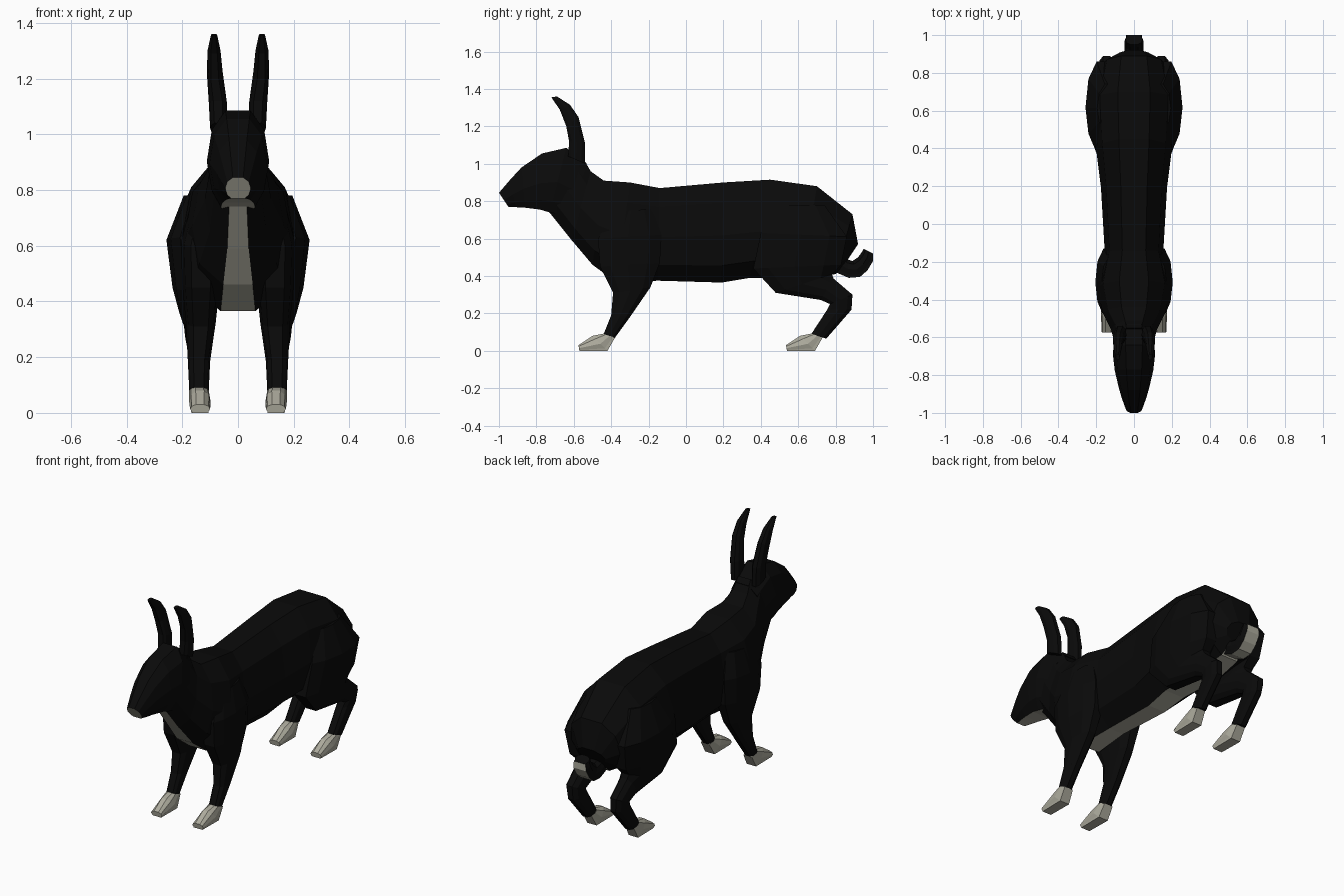
import bpy, bmesh
from mathutils import Vector


def material(name, rgb):
    m = bpy.data.materials.new(name)
    m.diffuse_color = (*rgb, 1)
    return m


BLACK = material("black fur", (0.003, 0.003, 0.003))
PALE = material("pale fur", (0.42, 0.41, 0.34))


def loft(name, rings, flat=0.5, side=1, base=0, strip=None, cap=None):
    """Skin ten-sided rings. Ring: low point (y, z), high point (y, z), x min, x max.
    flat is the share of the half width that is flat at the low point."""
    bm = bmesh.new()
    loops = []
    for ly, lz, hy, hz, x0, x1 in rings:
        low, high = Vector((0, ly, lz)), Vector((0, hy, hz))
        c, w = (x0 + x1) / 2, (x1 - x0) / 2
        half = [(flat, 0), (0.84, 0.17), (1, 0.47), (0.84, 0.8), (0.4, 1)]
        section = half + [(-a, b) for a, b in reversed(half)]
        loop = []
        for a, b in section:
            p = low.lerp(high, b)
            p.x = side * (c + a * w)
            loop.append(bm.verts.new(p))
        loops.append(loop)
    n = 10
    for r0, r1 in zip(loops, loops[1:]):
        for i in range(n):
            j = (i + 1) % n
            f = bm.faces.new((r0[i], r0[j], r1[j], r1[i]))
            f.material_index = strip if strip is not None and i == n - 1 else base
    bm.faces.new(loops[0]).material_index = base
    bm.faces.new(loops[-1]).material_index = base if cap is None else cap
    bmesh.ops.recalc_face_normals(bm, faces=bm.faces)
    me = bpy.data.meshes.new(name)
    bm.to_mesh(me)
    bm.free()
    me.materials.append(BLACK)
    me.materials.append(PALE)
    ob = bpy.data.objects.new(name, me)
    bpy.context.collection.objects.link(ob)
    return ob


def centred(rows):
    return [(*r[:4], -r[4], r[4]) for r in rows]


# Trunk with pale belly and throat
loft("body", centred([
    (.86, .48, .92, .57, .09), (.80, .41, .89, .73, .17), (.62, .385, .70, .88, .215),
    (.34, .39, .45, .915, .20), (.19, .365, .20, .90, .175), (-.15, .375, -.14, .87, .155),
    (-.37, .365, -.30, .90, .195), (-.50, .46, -.44, .91, .165),
    (-.61, .59, -.51, .96, .12), (-.73, .74, -.55, 1.03, .10)]), flat=0.32, strip=1)

# Head with pale chin and muzzle
loft("head", centred([
    (-.62, .72, -.53, 1.0, .10), (-.73, .74, -.64, 1.085, .112), (-.78, .755, -.77, 1.055, .102),
    (-.86, .765, -.88, .98, .08), (-.91, .768, -.94, .915, .064), (-.95, .77, -1.0, .845, .046)]),
    flat=0.55, strip=1, cap=1)

# Upturned tail with pale underside
loft("tail", centred([
    (.80, .42, .82, .53, .05), (.87, .39, .86, .49, .05), (.93, .395, .89, .48, .05),
    (.97, .43, .92, .50, .05), (1.0, .48, .935, .52, .05), (1.0, .52, .95, .545, .045)]),
    flat=0.85, strip=1)

# Paired parts
for side, tag in ((-1, "left"), (1, "right")):
    loft(f"ear_{tag}", [
        (-.63, 1.04, -.54, 1.0, .04, .10), (-.625, 1.12, -.54, 1.11, .04, .105),
        (-.64, 1.20, -.575, 1.25, .055, .112), (-.675, 1.29, -.62, 1.315, .063, .109),
        (-.72, 1.355, -.69, 1.36, .075, .097)], side=side)
    loft(f"front_leg_{tag}", [
        (-.40, .74, -.18, .76, .06, .17), (-.47, .60, -.13, .62, .06, .205),
        (-.46, .45, -.14, .47, .065, .20), (-.39, .31, -.19, .34, .08, .187),
        (-.40, .19, -.30, .18, .10, .18), (-.44, .09, -.38, .07, .105, .175)], side=side)
    loft(f"hind_leg_{tag}", [
        (.50, .78, .74, .78, .06, .195), (.40, .63, .86, .61, .06, .257),
        (.36, .44, .83, .46, .07, .235), (.48, .31, .78, .41, .08, .21),
        (.72, .272, .79, .385, .095, .195), (.77, .25, .89, .30, .10, .19),
        (.755, .22, .885, .22, .10, .18), (.67, .09, .75, .065, .105, .175)], side=side)
    # Pale feet
    for part, back in (("front_foot", 0), ("hind_foot", 1.11)):
        loft(f"{part}_{tag}", [
            (y0 + back, z0, y1 + back, z1, a, b) for y0, z0, y1, z1, a, b in (
                (-.38, .07, -.44, .092, .105, .175), (-.42, 0, -.50, .08, .098, .175),
                (-.57, 0, -.575, .03, .10, .172))], flat=0.8, side=side, base=1)
